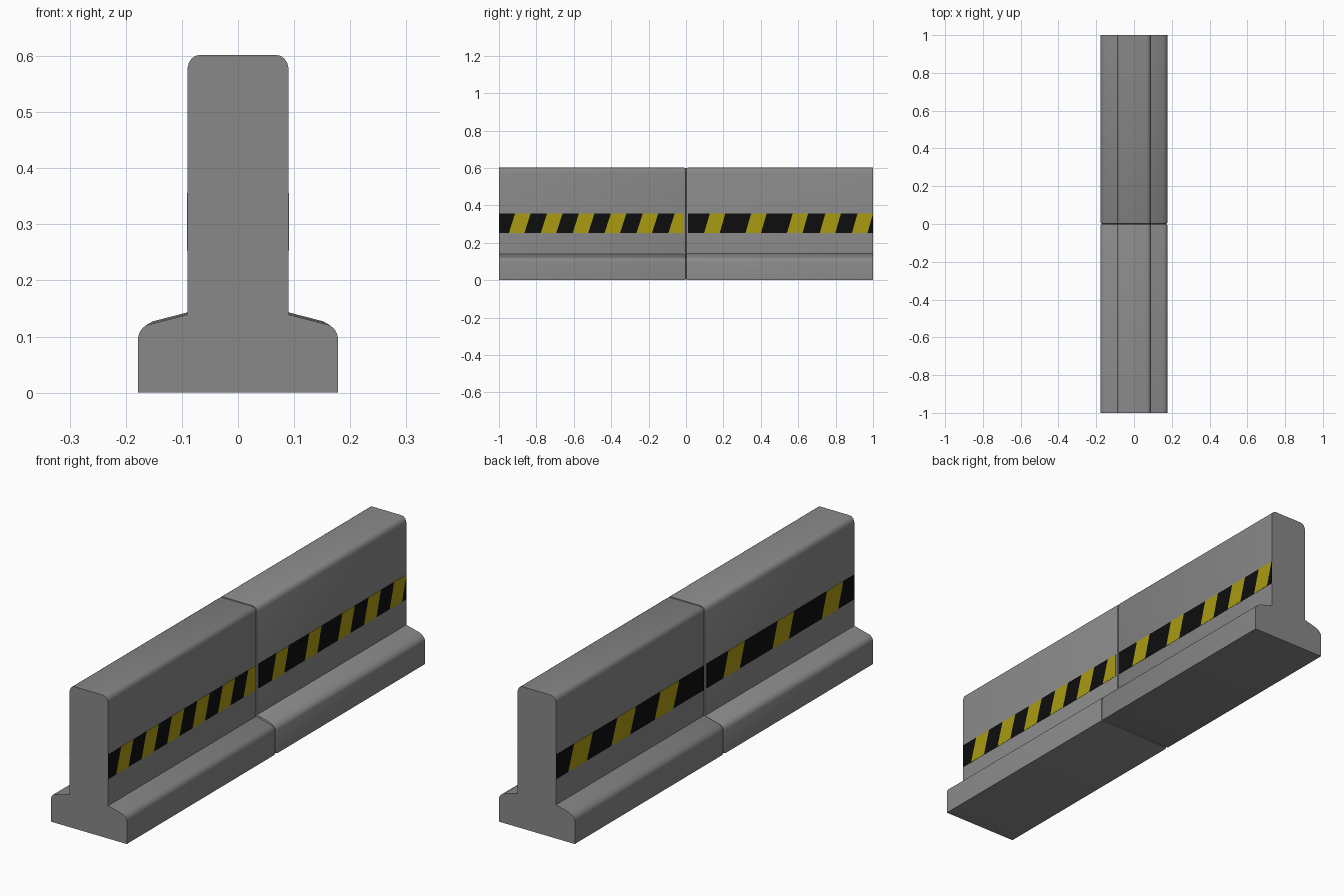
import bpy, bmesh
from mathutils import Vector

if "Cube" in bpy.data.objects:
    bpy.data.objects.remove(bpy.data.objects["Cube"])


def material(name, rgb):
    m = bpy.data.materials.new(name)
    m.diffuse_color = (*rgb, 1)
    m.use_nodes = True
    m.node_tree.nodes["Principled BSDF"].inputs["Base Color"].default_value = m.diffuse_color
    return m


CONCRETE = material("concrete grey", (0.25, 0.25, 0.25))
BLACK = material("tape black", (0.004, 0.004, 0.004))
YELLOW = material("tape yellow", (0.40, 0.33, 0.006))


def add_object(name, bm, mats):
    me = bpy.data.meshes.new(name)
    bm.to_mesh(me)
    bm.free()
    ob = bpy.data.objects.new(name, me)
    for m in mats:
        me.materials.append(m)
    bpy.context.collection.objects.link(ob)
    return ob


def barrier(name, outer_y, shoulder):
    """Inverted-T concrete block from outer_y to the centre joint."""
    half = [(0.178, 0), (0.178, 0.098), (0.176, 0.106), (0.171, 0.114),
            (0.164, 0.120), (0.152, shoulder - 0.016), (0.09, shoulder),
            (0.09, 0.578), (0.088, 0.587), (0.083, 0.595),
            (0.076, 0.600), (0.067, 0.602)]
    profile = half + [(-x, z) for x, z in reversed(half)]
    bm = bmesh.new()
    face = bm.faces.new([bm.verts.new((x, outer_y, z)) for x, z in profile])
    ext = bmesh.ops.extrude_face_region(bm, geom=[face], use_keep_orig=True)
    moved = [v for v in ext["geom"] if isinstance(v, bmesh.types.BMVert)]
    bmesh.ops.translate(bm, verts=moved, vec=(0, -outer_y, 0))
    bmesh.ops.recalc_face_normals(bm, faces=bm.faces)
    # rounded rim on the joint end only
    rim = [e for e in bm.edges if all(abs(v.co.y) < 1e-6 for v in e.verts)]
    bmesh.ops.bevel(bm, geom=rim, offset=0.009, segments=2, profile=0.5,
                    affect='EDGES', clamp_overlap=False)
    ob = add_object(name, bm, [CONCRETE])
    bpy.ops.object.select_all(action='DESELECT')
    ob.select_set(True)
    bpy.context.view_layer.objects.active = ob
    bpy.ops.object.shade_smooth_by_angle(angle=0.6)


def tape(name, side, u0, u1, starts, width, slant):
    """Hazard tape cut into slanted stripes; u runs along side * y."""
    z0, z1 = 0.252, 0.356
    bm = bmesh.new()
    bm.faces.new([bm.verts.new((side * 0.0912, side * u, z)) for u, z in
                  ((u0, z0), (u1, z0), (u1, z1), (u0, z1))])
    normal = Vector((0, side * (z1 - z0), -slant)).normalized()
    for s in starts:
        for u in (s, s + width):
            bmesh.ops.bisect_plane(
                bm, geom=bm.verts[:] + bm.edges[:] + bm.faces[:],
                plane_co=(0, side * u, z0), plane_no=normal)
    for f in bm.faces:
        c = f.calc_center_median()
        u = side * c.y - slant * (c.z - z0) / (z1 - z0)
        f.material_index = int(any(s < u < s + width for s in starts))
    ob = add_object(name, bm, [BLACK, YELLOW])
    mod = ob.modifiers.new("thickness", 'SOLIDIFY')
    mod.thickness = 0.0015
    mod.offset = -1


# Concrete blocks
barrier("front_barrier", -1, 0.139)
barrier("back_barrier", 1, 0.143)

# Hazard tapes
tape("right_front_tape", 1, -1, -0.010,
     [-0.947 + 0.1706 * k for k in range(6)], 0.083, 0.033)
tape("right_back_tape", 1, 0.010, 1, [0.097, 0.318, 0.540, 0.715, 0.887], 0.083, 0.030)
tape("left_back_tape", -1, -1, -0.010, [-0.92, -0.63, -0.34], 0.125, 0.04)
tape("left_front_tape", -1, 0.010, 1, [0.12, 0.45, 0.78], 0.11, 0.035)
